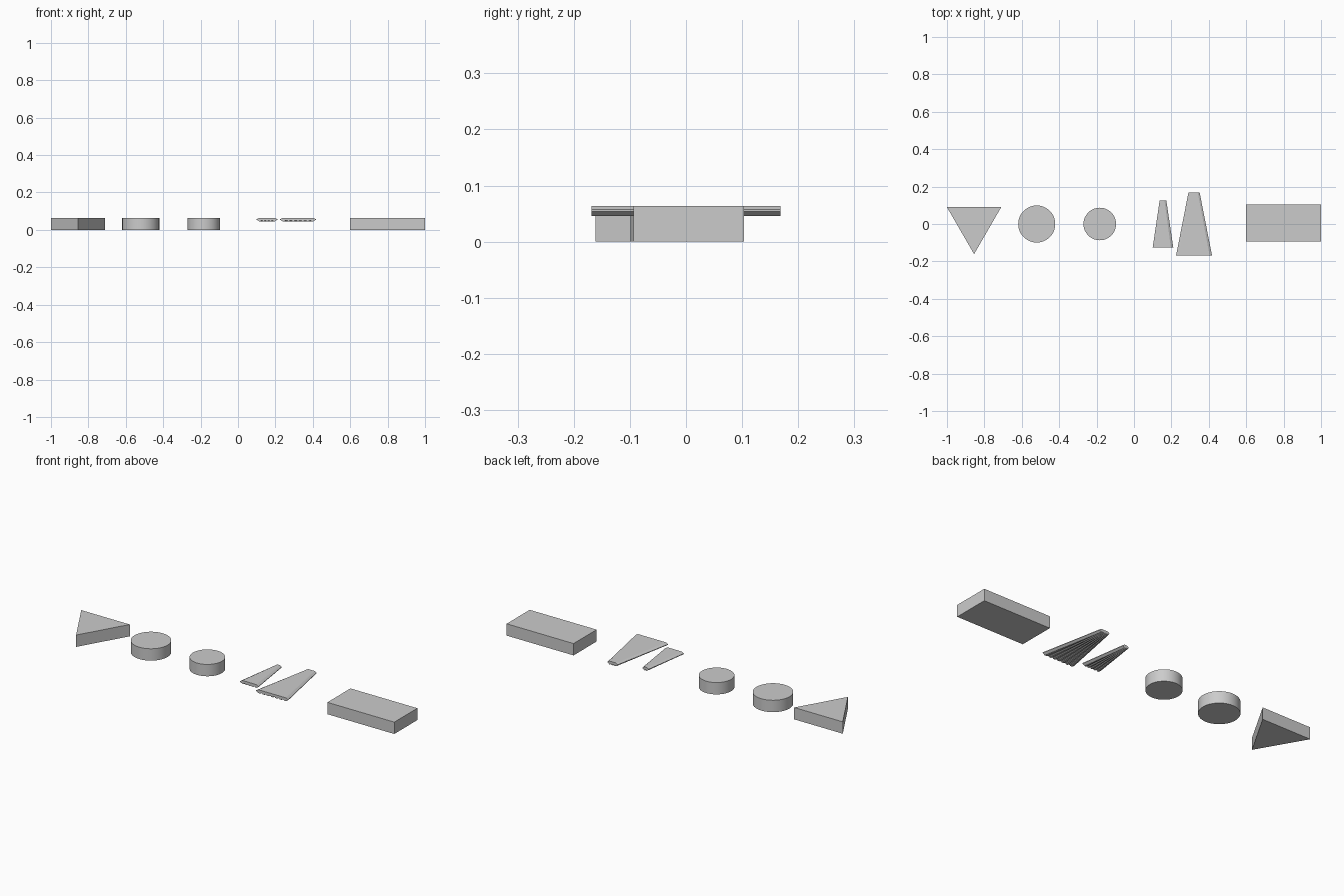
import bpy, bmesh, math

if "Cube" in bpy.data.objects:
    bpy.data.objects.remove(bpy.data.objects["Cube"])

def prism(name, bottom, top):
    """Solid joining two matching outlines."""
    bm = bmesh.new()
    a = [bm.verts.new(p) for p in bottom]
    b = [bm.verts.new(p) for p in top]
    n = len(a)
    bm.faces.new(a)
    bm.faces.new(b)
    for i in range(n):
        j = (i + 1) % n
        bm.faces.new((a[i], a[j], b[j], b[i]))
    bmesh.ops.recalc_face_normals(bm, faces=bm.faces)
    me = bpy.data.meshes.new(name)
    bm.to_mesh(me)
    bm.free()
    ob = bpy.data.objects.new(name, me)
    bpy.context.collection.objects.link(ob)
    return ob

def block(name, outline, h=0.064):
    return prism(name, [(x, y, 0) for x, y in outline], [(x, y, h) for x, y in outline])

def disc(name, x, r, h=0.064):
    bpy.ops.mesh.primitive_cylinder_add(vertices=64, radius=r, depth=h, location=(x, 0, h / 2))
    bpy.context.object.name = name
    bpy.ops.object.shade_smooth_by_angle()

def wedge(name, cx, wide, narrow, half_len, ribs):
    """Tapered plate with pointed side edges and ribs along the underside."""
    def section(half, y, lip):
        flat = half - lip
        pts = [(-flat, 0.064), (-half, 0.057), (-half, 0.054), (-flat, 0.046)]
        step = 2 * flat / (2 * ribs - 1)
        for i in range(ribs):
            x = -flat + 2 * i * step
            if i:
                pts += [(x, 0.050), (x, 0.046)]
            if i < ribs - 1:
                pts += [(x + step, 0.046), (x + step, 0.050)]
        pts += [(flat, 0.046), (half, 0.054), (half, 0.057), (flat, 0.064)]
        return [(cx + x, y, z) for x, z in pts]
    prism(name, section(wide, -half_len, 0.013), section(narrow, half_len, 0.010))

# flat pieces laid out in a row
block("triangle_piece", [(-1, 0.09), (-0.855, -0.161), (-0.71, 0.09)])
disc("large_disc", -0.52, 0.099)
disc("small_disc", -0.183, 0.087)
wedge("small_wedge", 0.155, 0.055, 0.018, 0.125, 5)
wedge("large_wedge", 0.321, 0.096, 0.030, 0.168, 7)
block("rectangle_piece", [(0.6, -0.094), (1, -0.094), (1, 0.103), (0.6, 0.103)])
